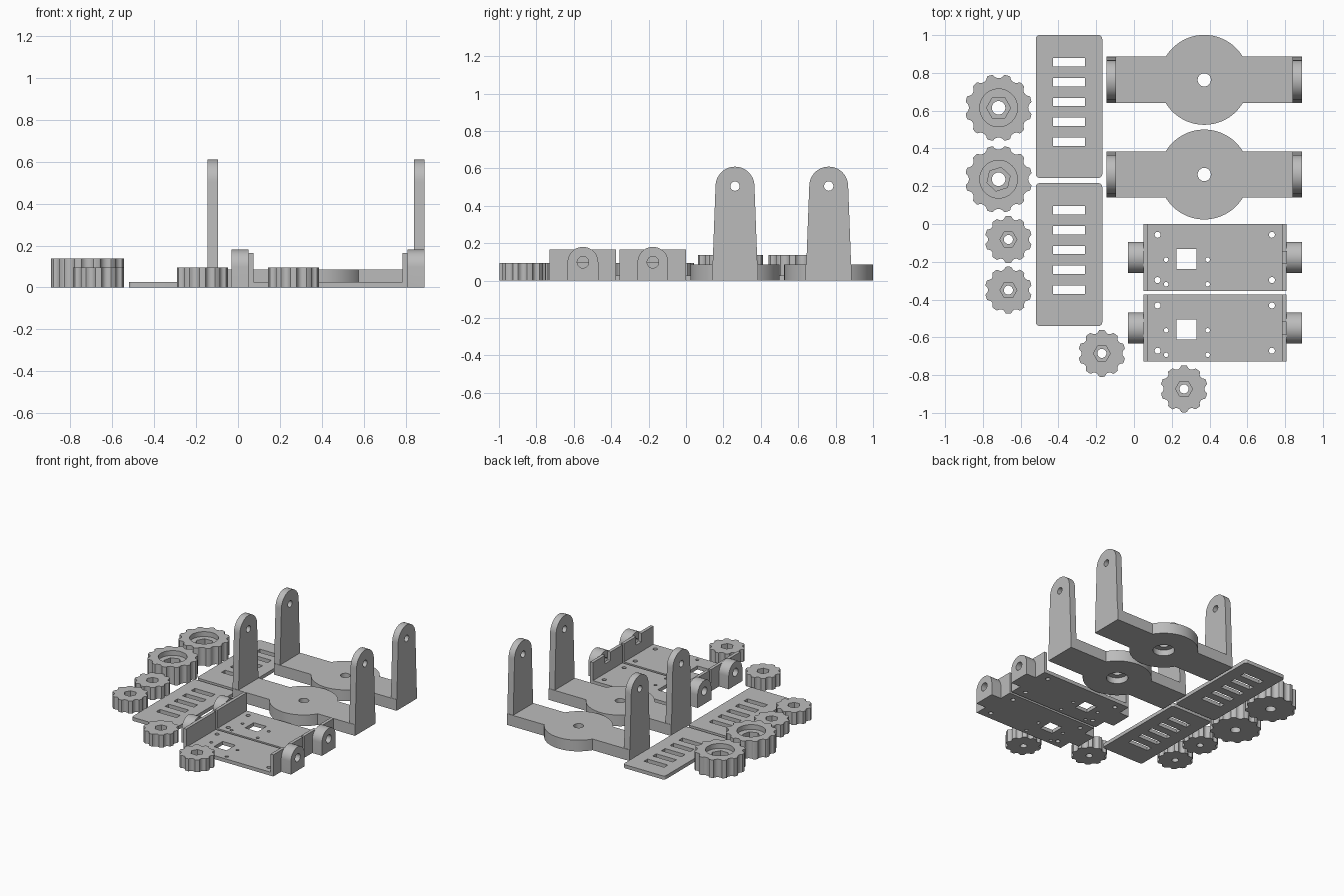
import bpy, bmesh
from math import sin, cos, pi, sqrt, radians

old = bpy.data.objects.get("Cube")
if old:
    bpy.data.objects.remove(old, do_unlink=True)

GREY = (0.5, 0.5, 0.5, 1)
mat = bpy.data.materials.new("plain grey")
mat.use_nodes = True
mat.diffuse_color = GREY
mat.node_tree.nodes["Principled BSDF"].inputs["Base Color"].default_value = GREY


# Outlines
def arc(x, y, r, n=40, start=0.0, sweep=2 * pi):
    count = n if sweep >= 2 * pi else n + 1
    return [(x + r * cos(start + sweep * i / n), y + r * sin(start + sweep * i / n)) for i in range(count)]


def rect(x0, x1, y0, y1):
    return [(x0, y0), (x1, y0), (x1, y1), (x0, y1)]


def rounded(x0, x1, y0, y1, r):
    corners = [(x1 - r, y1 - r), (x0 + r, y1 - r), (x0 + r, y0 + r), (x1 - r, y0 + r)]
    return [p for i, (x, y) in enumerate(corners) for p in arc(x, y, r, 6, i * pi / 2, pi / 2)]


def tongue(y, half, z_mid, r, bottom=0.0):
    """Upright tab with a round top, drawn in the y-z plane."""
    return [(y - half, bottom), (y + half, bottom)] + arc(y, z_mid, r, 24, 0, pi)


def scalloped(x, y, r, notches, q, gap):
    """Circle with round bites taken out of the rim."""
    pts, steps = [], notches * 16
    c = r + gap
    for i in range(steps):
        a = 2 * pi * i / steps
        phi = (a + pi / notches) % (2 * pi / notches) - pi / notches
        inside = q * q - (c * sin(phi)) ** 2
        d = min(r, c * cos(phi) - sqrt(inside)) if inside > 0 else r
        pts.append((x + d * cos(a), y + d * sin(a)))
    return pts


# Solids
def prism(name, pts, lo, hi, axis="Z"):
    place = (lambda u, v, t: (u, v, t)) if axis == "Z" else (lambda u, v, t: (t, u, v))
    bm = bmesh.new()
    low = [bm.verts.new(place(u, v, lo)) for u, v in pts]
    high = [bm.verts.new(place(u, v, hi)) for u, v in pts]
    bm.faces.new(low)
    bm.faces.new(high)
    for i in range(len(pts)):
        j = (i + 1) % len(pts)
        bm.faces.new((low[i], low[j], high[j], high[i]))
    bmesh.ops.recalc_face_normals(bm, faces=bm.faces)
    mesh = bpy.data.meshes.new(name)
    bm.to_mesh(mesh)
    bm.free()
    mesh.materials.append(mat)
    obj = bpy.data.objects.new(name, mesh)
    bpy.context.collection.objects.link(obj)
    return obj


def combine(obj, tools, operation):
    for tool in tools:
        mod = obj.modifiers.new("bool", "BOOLEAN")
        mod.operation, mod.solver, mod.object = operation, "EXACT", tool
    bpy.context.view_layer.update()
    evaluated = obj.evaluated_get(bpy.context.evaluated_depsgraph_get())
    mesh = bpy.data.meshes.new_from_object(evaluated)
    obj.modifiers.clear()
    obj.data = mesh
    for tool in tools:
        bpy.data.objects.remove(tool, do_unlink=True)


def cutter(pts, lo, hi, axis="Z"):
    obj = prism("cutter", pts, lo, hi, axis)
    obj.hide_render = True
    return obj


def finish(obj):
    bpy.ops.object.select_all(action="DESELECT")
    obj.select_set(True)
    bpy.context.view_layer.objects.active = obj
    bpy.ops.object.shade_smooth_by_angle(angle=radians(28))


# Yoke: bar with a round hub and two upright arms
def yoke(name, y):
    x = 0.372
    obj = prism(name, rect(-0.145, 0.89, y - 0.123, y + 0.123), 0, 0.085)
    hub = prism("hub", arc(x, y, 0.238, 64), 0, 0.085)
    arms = [prism("arm", tongue(y, 0.123, 0.505, 0.104), lo, lo + 0.05, "X") for lo in (-0.145, 0.84)]
    combine(obj, [hub] + arms, "UNION")
    combine(obj, [cutter(arc(x, y, 0.035), -0.1, 0.2),
                  cutter(arc(x, y, 0.075), -0.1, 0.045),
                  cutter(arc(y, 0.505, 0.025, 24), -0.3, 1.0, "X")], "DIFFERENCE")
    finish(obj)


# Tray: thin base, two end walls and a pivot lug outside each wall
def tray(name, y):
    y0, y1 = y - 0.178, y + 0.178
    obj = prism(name, rect(0.05, 0.808, y0, y1), 0, 0.027)
    walls = [prism("wall", rect(y0, y1, 0, 0.165), lo, lo + 0.024, "X") for lo in (0.05, 0.784)]
    combine(obj, walls, "UNION")
    notch = cutter(rect(y - 0.032, y + 0.032, 0.1, 0.3), 0.75, 0.85, "X")
    holes = [notch, cutter(rect(0.225, 0.332, y - 0.06, y + 0.045), -0.1, 0.1)]
    for dx in (0.125, 0.73):
        for dy in (-0.12, 0.12):
            holes.append(cutter(arc(dx, y + dy, 0.016, 20), -0.1, 0.1))
    for dx in (0.17, 0.39):
        for dy in (-0.142, -0.012):
            holes.append(cutter(arc(dx, y + dy, 0.012, 20), -0.1, 0.1))
    combine(obj, holes, "DIFFERENCE")
    lugs = []
    for lo, hi in ((-0.032, 0.05), (0.808, 0.89)):
        lug = prism("lug", tongue(y, 0.082, 0.098, 0.082), lo, hi, "X")
        combine(lug, [cutter(arc(y, 0.098, 0.031, 28), lo - 0.1, hi + 0.1, "X")], "DIFFERENCE")
        lugs.append(lug)
    combine(obj, lugs, "UNION")
    finish(obj)


# Slotted strip with rounded corners
def strip(name, y):
    obj = prism(name, rounded(-0.52, -0.168, y - 0.378, y + 0.378, 0.02), 0, 0.027)
    slots = [cutter(rect(-0.43, -0.26, y + 0.105 * i + 0.002, y + 0.105 * i + 0.046), -0.1, 0.1)
             for i in range(-2, 3)]
    combine(obj, slots, "DIFFERENCE")
    finish(obj)


# Knob: scalloped rim, hex nut pocket, through hole, optional round recess
def knob(name, x, y, big, turn=0.0):
    if big:
        obj = prism(name, scalloped(x, y, 0.177, 12, 0.034, 0.014), 0, 0.137)
        hex_r, hole_r, floor = 0.064, 0.036, 0.045
    else:
        obj = prism(name, scalloped(x, y, 0.124, 10, 0.024, 0.008), 0, 0.095)
        hex_r, hole_r, floor = 0.045, 0.024, 0.045
    cuts = [cutter(arc(x, y, hole_r, 28), -0.1, 0.2),
            cutter(arc(x, y, hex_r, 6, turn), floor, 0.25)]
    if big:
        cuts.append(cutter(arc(x, y, 0.1), 0.1, 0.3))
    combine(obj, cuts, "DIFFERENCE")
    finish(obj)


yoke("back_yoke", 0.763)
yoke("front_yoke", 0.262)
tray("back_tray", -0.177)
tray("front_tray", -0.551)
strip("back_strip", 0.622)
strip("front_strip", -0.162)
knob("large_knob_back", -0.717, 0.615, True)
knob("large_knob_front", -0.717, 0.237, True, 0.3)
for number, (kx, ky) in enumerate([(-0.665, -0.082), (-0.665, -0.35), (-0.17, -0.685), (0.265, -0.873)], 1):
    knob(f"small_knob_{number}", kx, ky, False)
